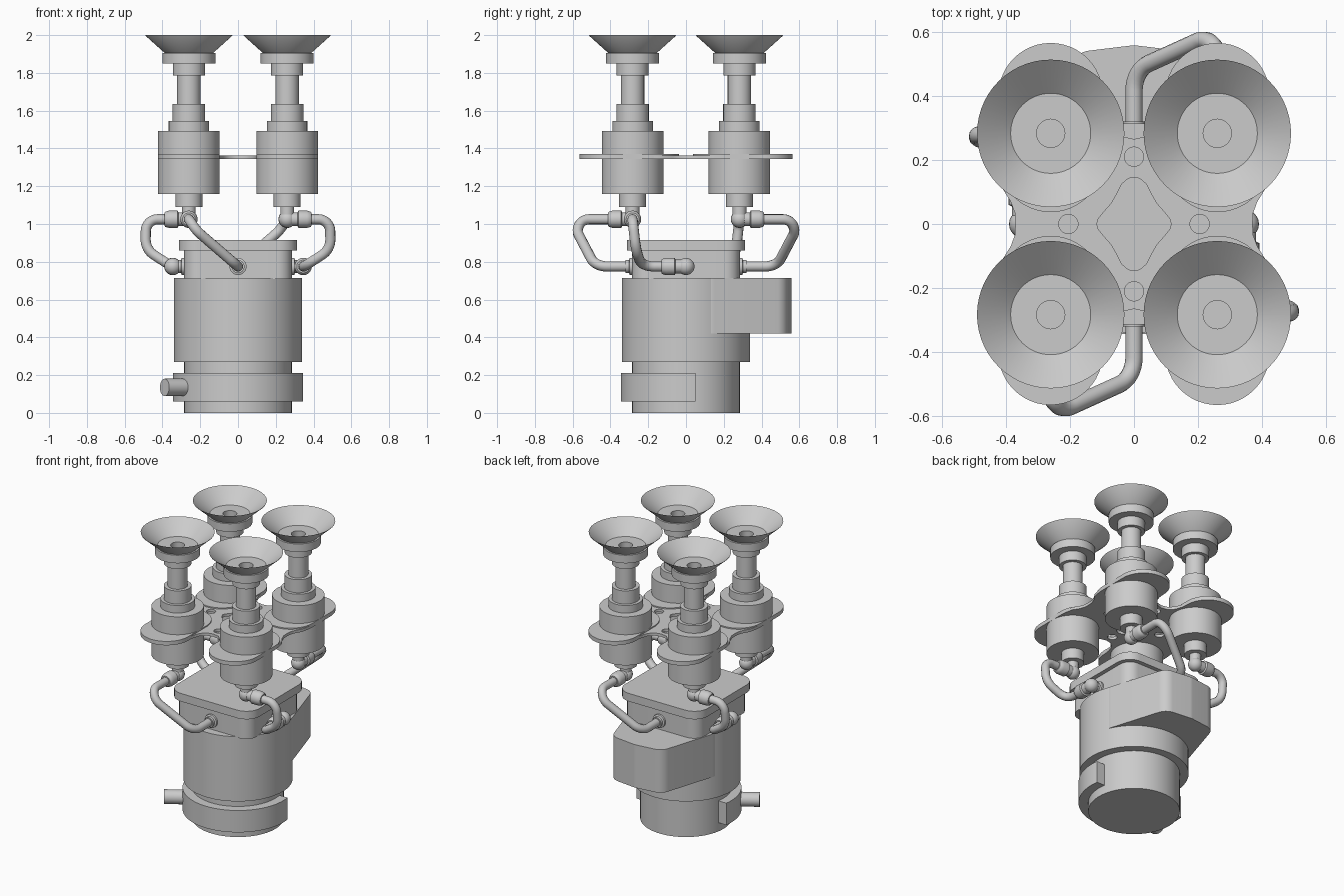
import bpy, bmesh
from math import pi, sin, cos, asin
from mathutils import Vector, Matrix

if "Cube" in bpy.data.objects:
    bpy.data.objects.remove(bpy.data.objects["Cube"])


def finish(obj):
    """Smooth curved faces, keep edges sharp."""
    bpy.ops.object.select_all(action='DESELECT')
    obj.select_set(True)
    bpy.context.view_layer.objects.active = obj
    if obj.type == 'CURVE':
        bpy.ops.object.convert(target='MESH')
        obj = bpy.context.view_layer.objects.active
    bpy.ops.object.shade_smooth_by_angle(angle=0.6)
    return obj


def lathe(name, profile, matrix=Matrix(), steps=56):
    """Spin an (r, z) profile around z, then place it with a matrix."""
    bm = bmesh.new()
    vs = [bm.verts.new((r, 0, z)) for r, z in profile]
    es = [bm.edges.new(p) for p in zip(vs, vs[1:])]
    bmesh.ops.spin(bm, geom=vs + es, cent=(0, 0, 0), axis=(0, 0, 1),
                   angle=2 * pi, steps=steps)
    bmesh.ops.remove_doubles(bm, verts=bm.verts, dist=1e-5)
    bmesh.ops.recalc_face_normals(bm, faces=bm.faces)
    bm.transform(matrix)
    mesh = bpy.data.meshes.new(name)
    bm.to_mesh(mesh)
    bm.free()
    obj = bpy.data.objects.new(name, mesh)
    bpy.context.collection.objects.link(obj)
    return finish(obj)


def along(start, direction):
    """Matrix that points local z along a direction."""
    d = Vector(direction)
    return Matrix.Translation(start) @ d.to_track_quat('Z', 'Y').to_matrix().to_4x4()


def fillet(points, radius, closed=False, n=8):
    """Round the corners of a path with circular arcs."""
    pts = [Vector(p) for p in points]
    out = []
    for i, p in enumerate(pts):
        if not closed and i in (0, len(pts) - 1):
            out.append(p)
            continue
        d1, d2 = pts[i - 1] - p, pts[(i + 1) % len(pts)] - p
        half = d1.angle(d2) / 2
        reach = min(radius * cos(half) / sin(half), d1.length * .49, d2.length * .49)
        a, b, w = p + d1.normalized() * reach, p + d2.normalized() * reach, sin(half)
        for k in range(n + 1):
            t = k / n
            c0, c1, c2 = (1 - t) ** 2, 2 * w * t * (1 - t), t * t
            out.append((a * c0 + p * c1 + b * c2) / (c0 + c1 + c2))
    return out


def curve(name, loops, closed):
    data = bpy.data.curves.new(name, 'CURVE')
    data.dimensions = '2D' if closed else '3D'
    for pts in loops:
        s = data.splines.new('POLY')
        s.points.add(len(pts) - 1)
        for sp, p in zip(s.points, pts):
            sp.co = (p[0], p[1], p[2] if len(p) > 2 else 0, 1)
        s.use_cyclic_u = closed
    obj = bpy.data.objects.new(name, data)
    bpy.context.collection.objects.link(obj)
    return obj


def prism(name, loops, z0, z1):
    """Extrude outlines (outer loop plus holes) from z0 to z1."""
    obj = curve(name, loops, True)
    obj.data.fill_mode = 'BOTH'
    obj.data.extrude = (z1 - z0) / 2
    obj.location.z = (z0 + z1) / 2
    return finish(obj)


def tube(name, pts, radius):
    obj = curve(name, [pts], False)
    obj.data.bevel_depth = radius
    obj.data.bevel_resolution = 4
    return finish(obj)


def arc(cx, cy, r, a0, a1, n=24):
    return [Vector((cx + r * cos(a0 + (a1 - a0) * i / n),
                    cy + r * sin(a0 + (a1 - a0) * i / n))) for i in range(n + 1)]


def circle(cx, cy, r):
    return arc(cx, cy, r, 0, 2 * pi, 32)[:-1]


def rounded_square(h, r):
    return fillet([(-h, -h), (h, -h), (h, h), (-h, h)], r, True)


def four_way(q):
    """Mirror a quarter outline (from the x axis to the y axis) to a full loop."""
    half = q + [(-x, y) for x, y in q[-2::-1]]
    return half + [(x, -y) for x, y in half[-2:0:-1]]


# Motor base and main housing
lathe("motor_base", [(0, 0), (.285, 0), (.285, .28), (0, .28)], steps=72)
lathe("main_housing", [(0, .27), (.34, .27), (.34, .715), (0, .715)], steps=72)

# Half ring clamp with cable socket
a = asin(.05 / .345)
b = asin(.05 / .28)
prism("half_ring_clamp",
      [arc(0, 0, .345, a, -pi - a, 48) + arc(0, 0, .28, -pi - b, b, 48)], .06, .21)
d = Vector((-.845, -.535, 0))
lathe("cable_socket", [(0, 0), (.046, 0), (.046, .18), (0, .18)],
      along(d * .28 + Vector((0, 0, .135)), d), 32)

# Rear gearbox, tangent to the housing
prism("rear_gearbox",
      [fillet([(-.2, 0), (.2, 0), (.326, .098), (.19, .535), (0, .558),
               (-.19, .535), (-.326, .098)], .08, True)], .42, .715)

# Neck and top flange
prism("neck", [rounded_square(.285, .08)], .71, .87)
prism("top_flange", [rounded_square(.313, .1)], .86, .915)

# Carrier plate with star opening and bolt holes
outline = four_way([(.37, 0), (.372, .035), (.385, .07), (.41, .11), (.42, .16)]
                   + [tuple(p) for p in arc(.26, .402, .162, 0, pi)]
                   + [(.094, .36), (.078, .31), (.045, .275), (0, .265)])
star = four_way([(.116, 0), (.112, .015), (.095, .037), (.07, .065), (.053, .095),
                 (.038, .125), (.018, .142), (0, .146)])
holes = [circle(x, y, .03) for x, y in ((0, .21), (0, -.21), (.205, 0), (-.205, 0))]
prism("carrier_plate", [outline, star] + holes, 1.343, 1.362)

# Four suction grippers on oblong clamps
gripper = [(0, 1.8), (.044, 1.8), (.044, 1.91), (.125, 1.91), (.23, 2), (.228, 1.995),
           (.128, 1.905), (.14, 1.905), (.14, 1.85), (.085, 1.85), (.085, 1.785),
           (.062, 1.785), (.062, 1.635), (.086, 1.635), (.086, 1.545), (.107, 1.545),
           (.107, 1.493), (.163, 1.493), (.163, 1.16), (.071, 1.16), (.071, 1.09),
           (.036, 1.09), (.036, 1.02), (0, 1.02)]
for x in (-.26, .26):
    for y in (-.283, .283):
        s = 1 if y > 0 else -1
        lathe("suction_gripper", gripper, Matrix.Translation((x, y, 0)))
        oblong = arc(x, .402, .163, 0, pi) + arc(x, .2, .163, pi, 2 * pi)
        prism("gripper_clamp", [[(p.x, p.y * s) for p in oblong]], 1.343, 1.37)

# Air fittings and hoses: the same set twice, turned half a turn
ball = [(.045 * sin(pi * i / 12), -.045 * cos(pi * i / 12)) for i in range(13)]
sleeve = [(0, 0), (.036, 0), (.036, .055), (.046, .06), (.046, .105), (.04, .125),
          (.034, .13), (0, .13)]
port = [(0, 0), (.045, 0), (.045, .018), (.034, .022), (.034, .04), (0, .04)]
for turn in (0, pi):
    R = Matrix.Rotation(turn, 4, 'Z')

    def hose(name, pts, r):
        tube(name, [R @ p for p in fillet(pts, r)], .027)

    # elbows under the two front grippers
    for pos, way in (((-.26, -.283, 1.025), (0, -1, 0)), ((.26, -.283, 1.025), (1, 0, 0))):
        lathe("elbow_joint", ball, R @ Matrix.Translation(pos), 24)
        lathe("elbow_sleeve", sleeve, R @ along(pos, way), 24)

    # straight port on the front face
    lathe("front_port", port, R @ along((0, -.28, .775), (0, -1, 0)), 24)
    hose("front_hose", [(0, -.28, .775), (0, -.48, .775), (-.22, -.58, .965),
                        (-.26, -.55, 1.025), (-.26, -.38, 1.025)], .09)

    # angled port on the side face
    side = (.345, 0, .775)
    lathe("side_port", port, R @ along((.28, 0, .775), (1, 0, 0)), 24)
    lathe("side_elbow", ball, R @ Matrix.Translation(side), 24)
    lathe("side_sleeve", sleeve, R @ along(side, (0, -1, 0)), 24)
    hose("side_hose", [(.36, -.283, 1.025), (.487, -.283, 1.025), (.49, -.265, .865),
                       (.35, -.235, .775), (.345, -.1, .775)], .1)
